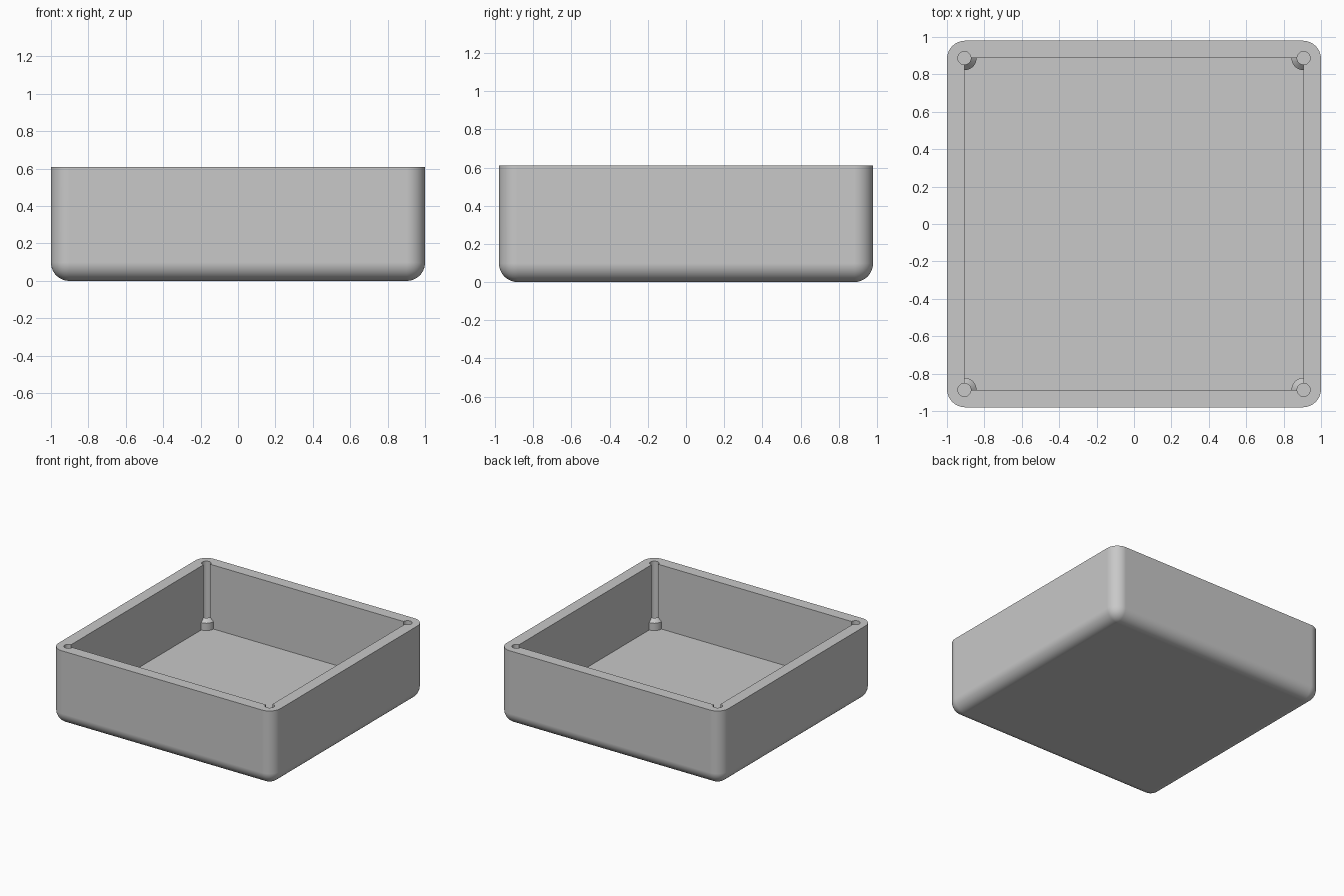
import bpy, bmesh
from mathutils import Matrix, Vector

old = bpy.data.objects.get("Cube")
if old:
    bpy.data.objects.remove(old, do_unlink=True)

HALF_X, HALF_Y, HEIGHT = 1.0, 0.98, 0.61
WALL = 0.093
FLOOR = 0.09
IN_X, IN_Y = HALF_X - WALL, HALF_Y - WALL
CORNERS = [(sx * IN_X, sy * IN_Y) for sx in (-1, 1) for sy in (-1, 1)]

grey = bpy.data.materials.new("light grey plastic")
grey.use_nodes = True
GREY = (0.58, 0.58, 0.58, 1)
grey.diffuse_color = GREY
grey.node_tree.nodes["Principled BSDF"].inputs["Base Color"].default_value = GREY


def finish(bm, name):
    bmesh.ops.recalc_face_normals(bm, faces=bm.faces)
    mesh = bpy.data.meshes.new(name)
    bm.to_mesh(mesh)
    bm.free()
    mesh.materials.append(grey)
    obj = bpy.data.objects.new(name, mesh)
    bpy.context.collection.objects.link(obj)
    return obj


def add_box(bm, hx, hy, z0, z1):
    m = Matrix.Translation((0, 0, (z0 + z1) / 2)) @ Matrix.Diagonal((2 * hx, 2 * hy, z1 - z0, 1))
    bmesh.ops.create_cube(bm, size=1, matrix=m)


def add_cylinder(bm, x, y, r, z0, z1):
    m = Matrix.Translation((x, y, (z0 + z1) / 2))
    return bmesh.ops.create_cone(bm, cap_ends=True, segments=40, radius1=r, radius2=r,
                                 depth=z1 - z0, matrix=m)["verts"]


def combine(target, tool, operation):
    mod = target.modifiers.new(tool.name, "BOOLEAN")
    mod.operation, mod.solver, mod.object = operation, "EXACT", tool
    bpy.context.view_layer.objects.active = target
    bpy.ops.object.modifier_apply(modifier=mod.name)
    bpy.data.objects.remove(tool, do_unlink=True)


# Outer shell: rounded upright and bottom edges, crisp rim
bm = bmesh.new()
add_box(bm, HALF_X, HALF_Y, 0, HEIGHT)
rounded = [e for e in bm.edges if min(v.co.z for v in e.verts) < 0.01]
bmesh.ops.bevel(bm, geom=rounded, offset=0.098, offset_type="OFFSET", segments=12,
                profile=0.5, affect="EDGES")
tray = finish(bm, "tray")

# Square cavity
bm = bmesh.new()
add_box(bm, IN_X, IN_Y, FLOOR, HEIGHT + 0.2)
combine(tray, finish(bm, "cavity"), "DIFFERENCE")

# Corner screw posts with a sloping top
bm = bmesh.new()
for x, y in CORNERS:
    verts = add_cylinder(bm, x, y, 0.065, 0.05, 0.15)
    top = [f for f in bm.faces if f.normal.z > 0.9 and all(v in verts for v in f.verts)]
    new = bmesh.ops.extrude_face_region(bm, geom=top)["geom"]
    bmesh.ops.delete(bm, geom=top, context="FACES_ONLY")
    for v in (g for g in new if isinstance(g, bmesh.types.BMVert)):
        v.co = Vector((x + (v.co.x - x) * 0.3, y + (v.co.y - y) * 0.3, v.co.z + 0.045))
combine(tray, finish(bm, "posts"), "UNION")

# Screw holes running down the cavity corners
bm = bmesh.new()
for x, y in CORNERS:
    add_cylinder(bm, x, y, 0.035, FLOOR + 0.005, HEIGHT + 0.2)
combine(tray, finish(bm, "screw_holes"), "DIFFERENCE")

# Smooth rounds, sharp rim and corners
bpy.ops.object.select_all(action="DESELECT")
tray.select_set(True)
bpy.context.view_layer.objects.active = tray
bpy.ops.object.shade_smooth_by_angle(angle=0.52)
weighted = tray.modifiers.new("flat_walls", "WEIGHTED_NORMAL")
weighted.keep_sharp = True
